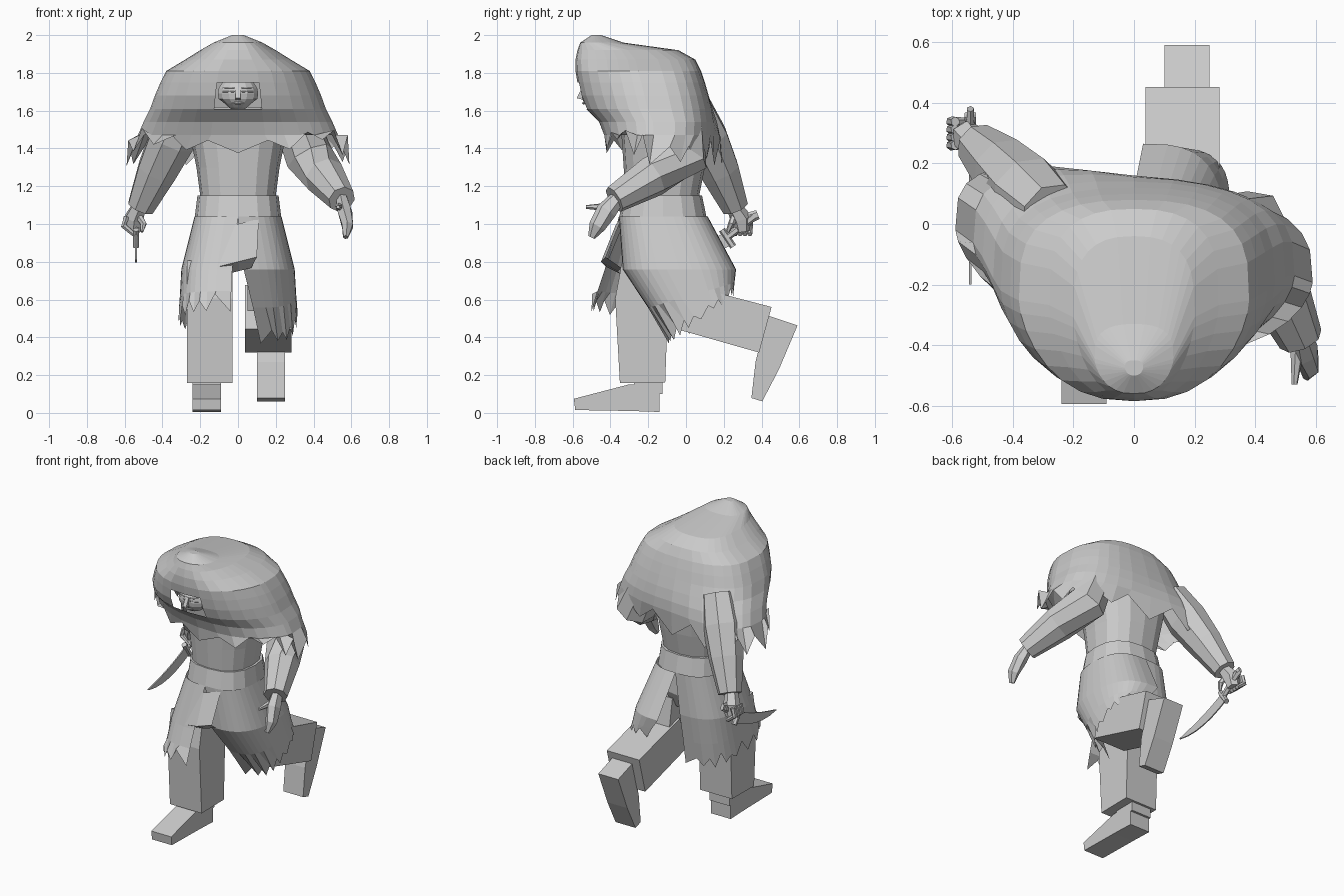
import bpy, bmesh, random
from math import sin, cos, pi
from mathutils import Vector

random.seed(4)
cube = bpy.data.objects.get("Cube")
if cube:
    bpy.data.objects.remove(cube)

GREY = (.6, .6, .6, 1)
clay = bpy.data.materials.new("plain_grey")
clay.use_nodes = True
clay.diffuse_color = GREY
clay.node_tree.nodes["Principled BSDF"].inputs["Base Color"].default_value = GREY


def finish(name, bm):
    bmesh.ops.recalc_face_normals(bm, faces=bm.faces)
    mesh = bpy.data.meshes.new(name)
    bm.to_mesh(mesh)
    bm.free()
    mesh.materials.append(clay)
    part = bpy.data.objects.new(name, mesh)
    bpy.context.collection.objects.link(part)


def loft(name, rings, closed=True, open_bottom=False, skip=None):
    """Skin a list of equal-length point rings; skip(centre) leaves holes."""
    bm = bmesh.new()
    rows = [[bm.verts.new(point) for point in ring] for ring in rings]
    count = len(rows[0])
    for upper, lower in zip(rows, rows[1:]):
        for i in range(count if closed else count - 1):
            j = (i + 1) % count
            quad = [upper[i], upper[j], lower[j], lower[i]]
            centre = sum((v.co for v in quad), Vector()) / len(quad)
            if not (skip and skip(centre)):
                bm.faces.new(quad)
    if closed:
        bm.faces.new(rows[0])
        if not open_bottom:
            bm.faces.new(rows[-1])
    finish(name, bm)


def squared(value, power):
    return abs(value) ** power * (1 if value > 0 else -1)


def circle(count, offset=0):
    return [2 * pi * (i + offset) / count for i in range(count)]


def oval(count, z, half, front, back, front_power=.8, back_power=.8):
    """Horizontal rounded ring, starting at the front (-y)."""
    middle, reach = (front + back) / 2, (back - front) / 2
    return [Vector((half * squared(sin(a), .8),
                    middle - reach * squared(cos(a), front_power if cos(a) > 0 else back_power), z))
            for a in circle(count)]


def directions(points):
    last = len(points) - 1
    return [(points[min(i + 1, last)] - points[max(i - 1, 0)]).normalized()
            for i in range(last + 1)]


def limb(name, path, sides=6, flat=1):
    """Faceted tube through (x, y, z, radius) points."""
    points = [Vector(step[:3]) for step in path]
    rings = []
    for point, along, step in zip(points, directions(points), path):
        across = along.cross(Vector((0, 1, .3))).normalized()
        up = along.cross(across)
        rings.append([point + step[3] * (across * cos(a) * flat + up * sin(a))
                      for a in circle(sides, .5)])
    loft(name, rings)


def slab(name, x, width, path):
    """Box-section strip of constant width through (y, z, depth) points."""
    points = [Vector((x, y, z)) for y, z, depth in path]
    side = Vector((width / 2, 0, 0))
    rings = []
    for point, along, step in zip(points, directions(points), path):
        normal = along.cross(Vector((1, 0, 0))) * step[2] / 2
        rings.append([point + side + normal, point - side + normal,
                      point - side - normal, point + side - normal])
    loft(name, rings)


# Shaggy hood and cape: one shell with an opening for the face
STRANDS = 32


def cape_ring(z, half, front, back):
    ring = oval(STRANDS, z, half, front, back, front_power=1.25, back_power=.6)
    for point in ring:                  # the fur follows the swung arms
        swing = -.2 if point.x > 0 else .4
        point.y += swing * max(0, 1.65 - z) * abs(point.x) / half
    return ring


rings = [cape_ring(*level) for level in (
    (2, .03, -.5, -.45), (1.96, .13, -.56, -.33), (1.92, .2, -.575, -.04),
    (1.87, .28, -.585, .05), (1.81, .38, -.585, .08), (1.75, .41, -.575, .1),
    (1.68, .44, -.56, .12), (1.61, .465, -.53, .14), (1.54, .5, -.46, .155),
    (1.47, .53, -.43, .16))]
hem = cape_ring(1.36, .59, -.42, .15)
for i, (point, a) in enumerate(zip(hem, circle(STRANDS))):
    arch = (.03 + .06 * sin(2 * a) ** 2) * (cos(a) > .1)
    tooth = random.uniform(.04, .08) if i % 2 else -random.uniform(0, .06)
    point.z += arch + tooth
loft("fur_cape", rings + [hem], open_bottom=True,
     skip=lambda c: abs(c.x) < .1 and c.y < -.4 and 1.61 < c.z < 1.75)

# Head with simple features
bm = bmesh.new()
bmesh.ops.create_uvsphere(bm, u_segments=14, v_segments=10, radius=1)
for v in bm.verts:
    jaw = .8 if v.co.z < -.5 else 1
    v.co = Vector((v.co.x * .11 * jaw, v.co.y * .095 - .46, v.co.z * .09 + 1.69))
finish("head", bm)
slab("nose", 0, .025, [(-.54, 1.72, .02), (-.555, 1.66, .05)])
limb("lips", [(x, abs(x) / 3 - .542, 1.64, .008 - abs(x) / 9) for x in (-.03, 0, .03)])
for side, name in ((1, "left"), (-1, "right")):
    for part, z in (("eye", 1.7), ("brow", 1.72)):
        limb(f"{name}_{part}", [(side * x, x * x * 5 - .552, z, .004) for x in (.02, .05, .08)])

# Torso, pelvis and waistband
loft("torso", [oval(16, 1.62, .25, -.36, .1), oval(16, 1.45, .25, -.34, .12),
               oval(16, 1.3, .22, -.33, .1), oval(16, 1.15, .2, -.32, .07)])
loft("waistband", [oval(16, 1.15, .215, -.33, .085), oval(16, 1.03, .23, -.355, .11)])
loft("pelvis", [oval(12, 1.04, .21, -.33, .09), oval(12, .88, .2, -.31, .1),
                oval(12, .77, .1, -.24, .05)])


# Torn skirt: each half sweeps from front to back around its own leg
def skirt(name, side, knee_y, knee_reach, hem_x, hem_y, hem_reach, hem_z, lift, tear):
    rows = [[], [], [], []]
    steps = 20
    for i in range(steps + 1):
        a = pi * i / steps
        c, s = squared(cos(a), .8), sin(a) ** .65
        tooth = tear * (random.uniform(.3, 1) if i % 2 else -random.uniform(0, .5))
        waist = Vector((side * .23 * s, -.12 - .235 * c, 1.04))
        knee = Vector((side * (.03 + .27 * s), knee_y - knee_reach * c, .76))
        low = Vector((side * (hem_x + (.315 - hem_x) * s), hem_y - hem_reach * c, hem_z - lift * c))
        ragged = low + Vector((0, 0, tooth))
        for row, point in zip(rows, (waist, knee, knee.lerp(low, .55), ragged)):
            row.append(point)
    loft(name, rows, closed=False)


skirt("left_skirt", 1, knee_y=-.035, knee_reach=.3, hem_x=.12, hem_y=.08, hem_reach=.17,
      hem_z=.51, lift=.12, tear=.05)
skirt("right_skirt", -1, knee_y=-.16, knee_reach=.27, hem_x=.04, hem_y=-.22, hem_reach=.28,
      hem_z=.49, lift=-.06, tear=.08)
loft("front_flap", [[(x, y + abs(x) / 4, z + x / 4) for x in (-half, 0, half)]
                    for half, y, z in ((.11, -.37, 1), (.1, -.45, .8), (.07, -.36, .75))],
     closed=False)

# Standing right leg
slab("right_trouser", -.15, .24, [(-.2, .78, .28), (-.235, .6, .28), (-.23, .16, .24)])
slab("right_ankle", -.165, .15, [(-.2, .25, .15), (-.2, .1, .15)])
slab("right_foot", -.165, .15, [(-.14, .08, .15), (-.3, .08, .14), (-.59, .045, .06)])

# Trailing left leg, bent at the knee
slab("left_thigh", .15, .2, [(-.06, .8, .28), (0, .57, .24)])
slab("left_shin", .16, .245, [(-.02, .56, .24), (.42, .44, .25)])
slab("left_foot", .175, .15, [(.51, .49, .17), (.43, .25, .13), (.375, .07, .06)])

# Sleeves
limb("left_sleeve", [(.27, -.02, 1.62, .11), (.38, -.01, 1.35, .13),
                     (.46, -.18, 1.25, .11), (.55, -.38, 1.13, .075)], sides=8)
limb("right_sleeve", [(-.27, .03, 1.62, .11), (-.35, .1, 1.45, .13),
                      (-.43, .18, 1.28, .11), (-.515, .26, 1.09, .075)], sides=8)

# Hands
limb("left_hand", [(.55, -.36, 1.14, .04), (.565, -.42, 1.07, .055),
                   (.58, -.47, .99, .045), (.57, -.5, .93, .02)], flat=.75)
limb("left_thumb", [(.54, -.4, 1.09, .025), (.53, -.53, 1.09, .01)])
limb("right_hand", [(-.52, .25, 1.1, .04), (-.55, .29, 1.03, .055), (-.555, .3, .96, .04)])
for finger in range(4):
    y = .26 + .026 * finger
    limb(f"right_finger_{finger}", [(-.59, y, 1.04, .016), (-.605, y, .99, .017), (-.55, y, .945, .013)])
limb("right_thumb", [(-.53, .26, 1.05, .02), (-.5, .24, 1, .018), (-.51, .22, .96, .01)])

# Curved knife
KNIFE_X = -.54
limb("knife_grip", [(KNIFE_X, .36, 1.04, .022), (KNIFE_X, .22, .93, .018)])
limb("knife_pommel", [(KNIFE_X, .33, 1.03, .03), (KNIFE_X, .38, 1.05, .025)], flat=.5)
limb("knife_guard", [(KNIFE_X, .19, .97, .018), (KNIFE_X, .25, .88, .018)])
slab("knife_blade", KNIFE_X, .008,
     [(.24 - .44 * t, .81 + .12 * (1 - t) ** 2, .07 * (1 - t ** 3) + .004)
      for t in (i / 6 for i in range(7))])
